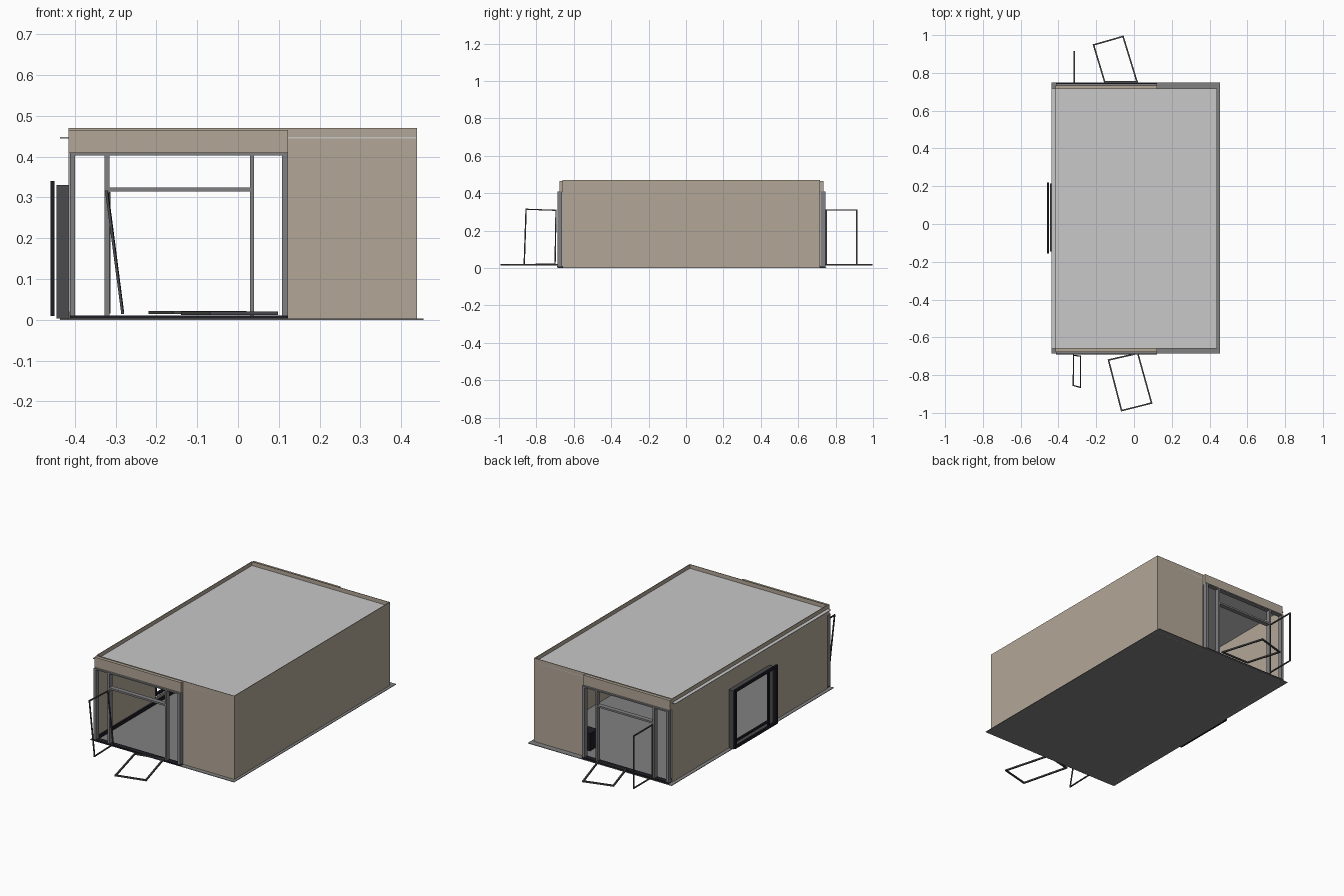
import bpy, bmesh
from mathutils import Vector

old = bpy.data.objects.get("Cube")
if old:
    bpy.data.objects.remove(old, do_unlink=True)


def material(name, r, g, b):
    m = bpy.data.materials.new(name)
    m.use_nodes = True
    m.diffuse_color = (r, g, b, 1)
    m.node_tree.nodes["Principled BSDF"].inputs["Base Color"].default_value = (r, g, b, 1)
    return m


TAN = material("tan wall", 0.45, 0.39, 0.31)
ROOF = material("light grey roof", 0.58, 0.58, 0.58)
FLOOR = material("mid grey floor", 0.22, 0.22, 0.22)
METAL = material("grey metal", 0.22, 0.22, 0.23)
BLACK = material("near black", 0.012, 0.012, 0.018)
DARK = material("dark grey", 0.07, 0.07, 0.075)


def finish(name, bm, mat):
    bmesh.ops.recalc_face_normals(bm, faces=bm.faces)
    me = bpy.data.meshes.new(name)
    bm.to_mesh(me)
    bm.free()
    me.materials.append(mat)
    ob = bpy.data.objects.new(name, me)
    bpy.context.collection.objects.link(ob)
    return ob


def boxes(name, mat, *spans):
    """One object made of boxes, each given as (x0, x1, y0, y1, z0, z1)."""
    bm = bmesh.new()
    for x0, x1, y0, y1, z0, z1 in spans:
        vs = bmesh.ops.create_cube(bm, size=1)["verts"]
        for v in vs:
            v.co = ((x0 + x1) / 2 + v.co.x * (x1 - x0),
                    (y0 + y1) / 2 + v.co.y * (y1 - y0),
                    (z0 + z1) / 2 + v.co.z * (z1 - z0))
    return finish(name, bm, mat)


def loop_frame(name, mat, corners, t=0.008):
    """Closed frame of square bars through the corners."""
    bm = bmesh.new()
    pts = [Vector(c) for c in corners]
    for a, b in zip(pts, pts[1:] + pts[:1]):
        d = b - a
        vs = bmesh.ops.create_cube(bm, size=1)["verts"]
        rot = d.to_track_quat('Z', 'Y')
        for v in vs:
            p = Vector((v.co.x * t, v.co.y * t, v.co.z * (d.length + t)))
            v.co = (a + b) / 2 + rot @ p
    return finish(name, bm, mat)


# Main extents
L, R = -0.416, 0.439
F, B = -0.66, 0.717
TOP, T = 0.47, 0.003
DL, DR, DH = -0.412, 0.122, 0.41      # end doorways
S0, S1, SH = -0.14, 0.21, 0.33        # side doorway

# Floor and sunken roof
boxes("floor", FLOOR, (-0.436, 0.455, -0.685, 0.75, 0, T))
boxes("roof", ROOF, (-0.436, R - T, F, B, 0.445, 0.448))

# Side walls, the right one with a doorway
boxes("left_wall", TAN, (R - T, R, F, B, 0, TOP))
boxes("right_wall", TAN,
      (L, L + T, F, S0, 0, TOP), (L, L + T, S1, B, 0, TOP),
      (L, L + T, S0, S1, SH, TOP))

# End walls, lintels and entrance frames
for end, y, s in (("front", F, -1), ("back", B, 1)):
    def at(d0, d1):
        return tuple(sorted((y + s * d0, y + s * d1)))

    wall, beam, post = at(-T, 0), at(0, 0.017), at(0.002, 0.028)
    boxes(end + "_wall", TAN,
          (DR, R, *wall, 0, TOP), (L, DR, *wall, DH, TOP))
    boxes(end + "_lintel", TAN, (L, DR, *beam, DH, 0.466))
    boxes(end + "_door_frame", METAL,
          *[(x, x + w, *post, 0.008, DH)
            for x, w in ((DL, 0.013), (-0.327, 0.012), (0.029, 0.01), (DR - 0.014, 0.014))],
          (DL, DR, *post, DH - 0.007, DH),
          (-0.32, 0.035, *post, 0.315, 0.325))
    boxes(end + "_threshold", BLACK, (DL, DR, *at(0, 0.03), T, 0.011))

# Side doorway frames: outer black frame and inner grey surround
boxes("side_door_frame", BLACK,
      (-0.46, -0.45, -0.155, -0.138, 0.01, 0.34),
      (-0.46, -0.45, 0.205, 0.22, 0.01, 0.34),
      (-0.46, -0.45, -0.085, -0.075, 0.01, 0.34),
      (-0.46, -0.45, -0.155, 0.22, 0.325, 0.34),
      (-0.46, -0.45, -0.155, 0.22, 0.01, 0.025))
boxes("side_door_surround", DARK,
      (-0.445, L, S0 - 0.005, S0 + 0.005, T, SH),
      (-0.445, L, S1 - 0.005, S1 + 0.005, T, SH),
      (-0.445, L, S0, S1, SH - 0.008, SH),
      (-0.445, L, S0, S1, T, 0.012))

# Interior skirting and cabinet
boxes("skirting", BLACK, (L + T, L + 0.012, F, B, T, 0.02))
boxes("cabinet", BLACK, (0.14, 0.2, 0.58, 0.65, T, 0.1))

# Open casements and hatches lying on the ground
loop_frame("front_casement", DARK, [(-0.32, -0.695, 0.308), (-0.322, -0.855, 0.314),
                                    (-0.283, -0.865, 0.018), (-0.283, -0.70, 0.022)], 0.006)
loop_frame("back_casement", DARK, [(-0.316, 0.75, 0.31), (-0.316, 0.913, 0.31),
                                   (-0.316, 0.913, 0.018), (-0.316, 0.75, 0.018)], 0.006)
loop_frame("front_ground_frame", DARK, [(-0.135, -0.72, 0.016), (0.02, -0.685, 0.016),
                                        (0.093, -0.948, 0.016), (-0.066, -0.988, 0.016)])
loop_frame("back_ground_frame", DARK, [(-0.214, 0.948, 0.018), (-0.058, 0.993, 0.018),
                                       (0.016, 0.752, 0.018), (-0.155, 0.752, 0.018)])
